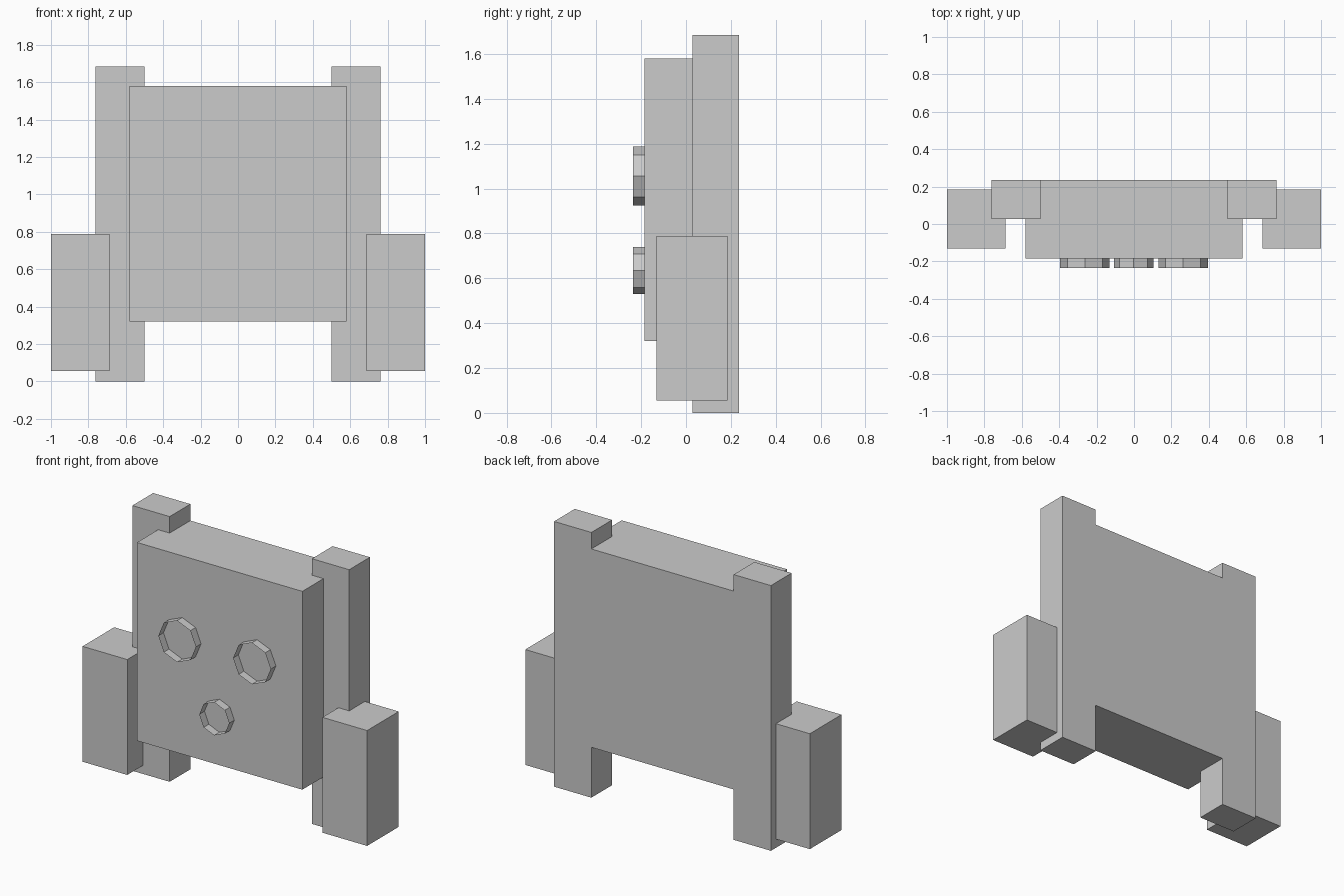
import bpy
import bmesh
from math import pi
from mathutils import Matrix, Vector

cube = bpy.data.objects.get("Cube")
if cube:
    bpy.data.objects.remove(cube, do_unlink=True)

# Single plain colour
grey = bpy.data.materials.new("plain grey")
grey.use_nodes = True
colour = (0.6, 0.6, 0.6, 1)
grey.diffuse_color = colour
grey.node_tree.nodes["Principled BSDF"].inputs["Base Color"].default_value = colour


def add_object(name, bm):
    mesh = bpy.data.meshes.new(name)
    bm.to_mesh(mesh)
    bm.free()
    mesh.materials.append(grey)
    bpy.context.collection.objects.link(bpy.data.objects.new(name, mesh))


def add_box(name, low, high):
    """Box between two opposite corners."""
    low, high = Vector(low), Vector(high)
    bm = bmesh.new()
    matrix = Matrix.Translation((low + high) / 2) @ Matrix.Diagonal((high - low).to_4d())
    bmesh.ops.create_cube(bm, size=1, matrix=matrix)
    add_object(name, bm)


def add_ring(name, x, z, radius):
    """Open eight-sided tube standing out from the front panel."""
    front, back = -0.236, -0.184
    bm = bmesh.new()
    matrix = Matrix.Translation((x, (front + back) / 2, z)) @ Matrix.Rotation(pi / 2, 4, "X")
    bmesh.ops.create_cone(bm, cap_ends=False, segments=8, radius1=radius,
                          radius2=radius, depth=back - front, matrix=matrix)
    add_object(name, bm)


# Main panel, flush with the posts at the back
add_box("body_panel", (-0.581, -0.184, 0.32), (0.581, 0.236, 1.58))

# Posts and side blocks, mirrored
for side, s in (("left", 1), ("right", -1)):
    for part, inner, outer, y0, y1, z0, z1 in (
            ("post", 0.5, 0.762, 0.028, 0.236, 0, 1.685),
            ("side_block", 0.686, 1, -0.132, 0.185, 0.055, 0.788)):
        x0, x1 = sorted((s * inner, s * outer))
        add_box(f"{side}_{part}", (x0, y0, z0), (x1, y1, z1))
    add_ring(f"{side}_upper_ring", s * 0.263, 1.056, 0.132)

# Smaller ring below
add_ring("lower_ring", -0.002, 0.634, 0.105)
